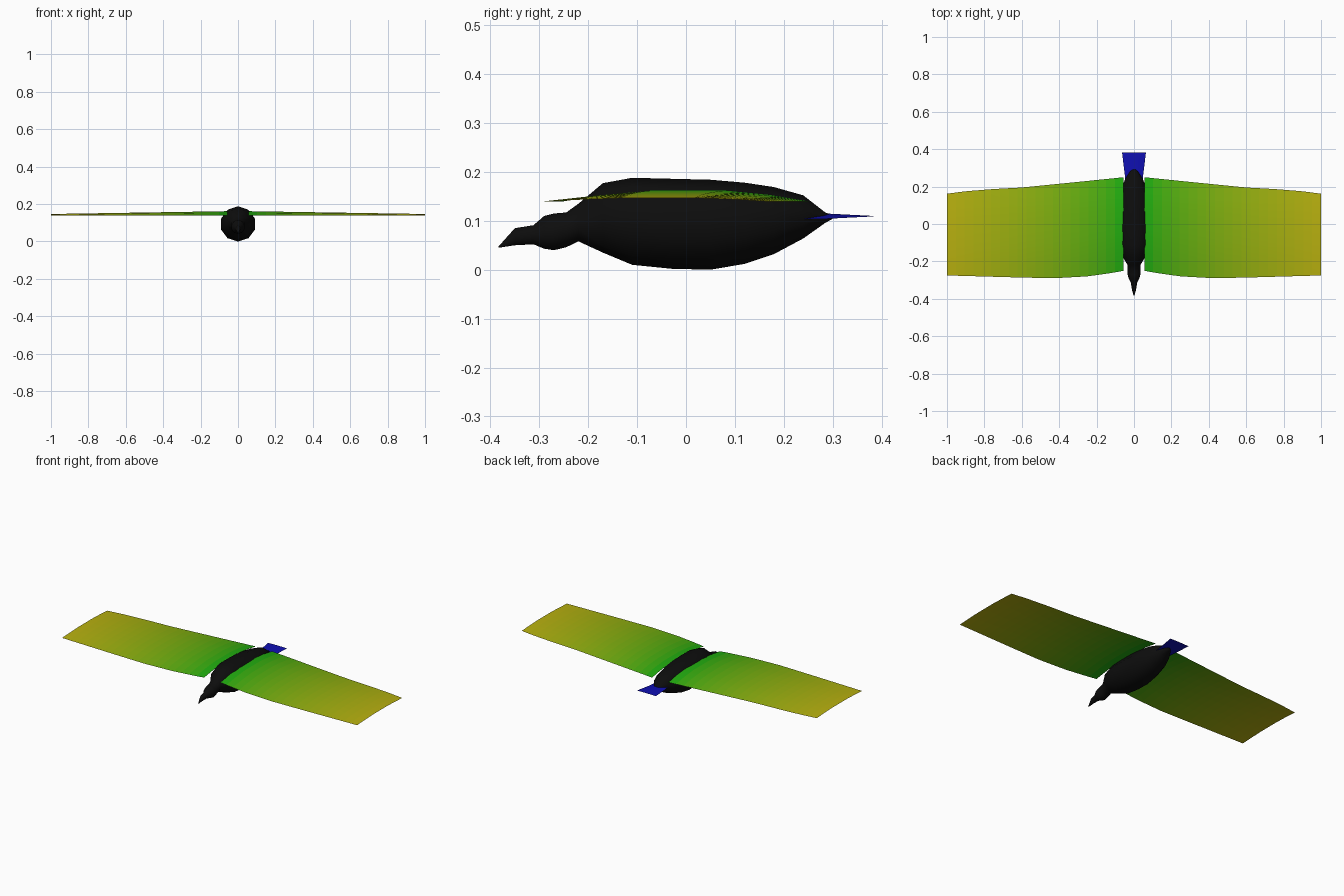
import bpy, math

if "Cube" in bpy.data.objects:
    bpy.data.objects.remove(bpy.data.objects["Cube"])


def material(name, rgb):
    m = bpy.data.materials.new(name)
    m.diffuse_color = (*rgb, 1)
    m.use_nodes = True
    m.node_tree.nodes["Principled BSDF"].inputs["Base Color"].default_value = m.diffuse_color
    return m


def mesh_object(name, verts, faces, mats, indices=None):
    me = bpy.data.meshes.new(name)
    me.from_pydata(verts, [], faces)
    for m in mats:
        me.materials.append(m)
    for i, p in enumerate(me.polygons):
        p.use_smooth = True
        p.material_index = indices[i] if indices else 0
    ob = bpy.data.objects.new(name, me)
    bpy.context.collection.objects.link(ob)
    return ob


def interp(points, x):
    for (x0, y0), (x1, y1) in zip(points, points[1:]):
        if x <= x1:
            return y0 + (y1 - y0) * (x - x0) / (x1 - x0)
    return points[-1][1]


def grid_faces(rows, cols):
    return [(r * cols + c, (r + 1) * cols + c, (r + 1) * cols + c + 1, r * cols + c + 1)
            for r in range(rows - 1) for c in range(cols - 1)]


# Body with head and beak: ten-sided rings of (y, bottom, top, half width)
rings = [
    (-0.383, 0.045, 0.048, 0.002), (-0.35, 0.050, 0.085, 0.012),
    (-0.312, 0.052, 0.091, 0.018), (-0.29, 0.043, 0.110, 0.030),
    (-0.27, 0.040, 0.115, 0.036), (-0.245, 0.046, 0.117, 0.036),
    (-0.22, 0.058, 0.135, 0.036), (-0.17, 0.035, 0.177, 0.067),
    (-0.11, 0.010, 0.188, 0.088), (-0.03, 0.002, 0.186, 0.095),
    (0.05, 0.000, 0.184, 0.095), (0.12, 0.012, 0.178, 0.088),
    (0.18, 0.032, 0.169, 0.075), (0.24, 0.064, 0.152, 0.050),
    (0.285, 0.096, 0.117, 0.020), (0.30, 0.104, 0.112, 0.004)]
N = 10
verts, faces = [], []
for y, lo, hi, w in rings:
    for k in range(N):
        a = 2 * math.pi * k / N
        verts.append((w * math.sin(a), y, (lo + hi) / 2 + (hi - lo) / 2 * math.cos(a)))
for r in range(len(rings) - 1):
    for k in range(N):
        j = (k + 1) % N
        faces.append((r * N + k, r * N + j, (r + 1) * N + j, (r + 1) * N + k))
faces.append(tuple(reversed(range(N))))
faces.append(tuple(range((len(rings) - 1) * N, len(rings) * N)))
mesh_object("bird_body", verts, faces, [material("black", (0.004, 0.004, 0.004))])

# Wings: thin cambered sheets shaded from green root to yellow tip
leading = [(0.055, -0.25), (0.12, -0.262), (0.25, -0.28), (0.43, -0.29), (0.65, -0.285), (1, -0.275)]
trailing = [(0.055, 0.25), (0.3, 0.225), (0.6, 0.195), (0.75, 0.187), (0.9, 0.175), (1, 0.162)]
camber = [(0, 0), (0.18, 0.6), (0.36, 1), (0.66, 1), (0.84, 0.6), (1, 0)]
BANDS = 20
bands = [material(f"wing_band_{i}", (0.004 + 0.49 * (i + 0.5) / BANDS, 0.42 + 0.02 * i / BANDS, 0.005))
         for i in range(BANDS)]
cols = len(camber)
for side, name in ((-1, "left_wing"), (1, "right_wing")):
    verts = []
    for i in range(BANDS + 1):
        t = i / BANDS
        x = 0.055 + 0.945 * t
        y0, y1 = interp(leading, x), interp(trailing, x)
        crest = 0.162 - 0.015 * t
        for c, h in camber:
            verts.append((side * x, y0 + (y1 - y0) * c, 0.140 + (crest - 0.140) * h))
    faces = grid_faces(BANDS + 1, cols)
    if side < 0:
        faces = [f[::-1] for f in faces]
    mesh_object(name, verts, faces, bands, [i // (cols - 1) for i in range(len(faces))])

# Tail: flat fan, slightly arched where it leaves the body
verts = []
for y, w, mid, edge in ((0.20, 0.042, 0.118, 0.104), (0.285, 0.052, 0.115, 0.104), (0.383, 0.064, 0.110, 0.109)):
    verts += [(-w, y, edge), (0, y, mid), (w, y, edge)]
mesh_object("tail", verts, [f[::-1] for f in grid_faces(3, 3)], [material("blue", (0.005, 0.005, 0.45))])
